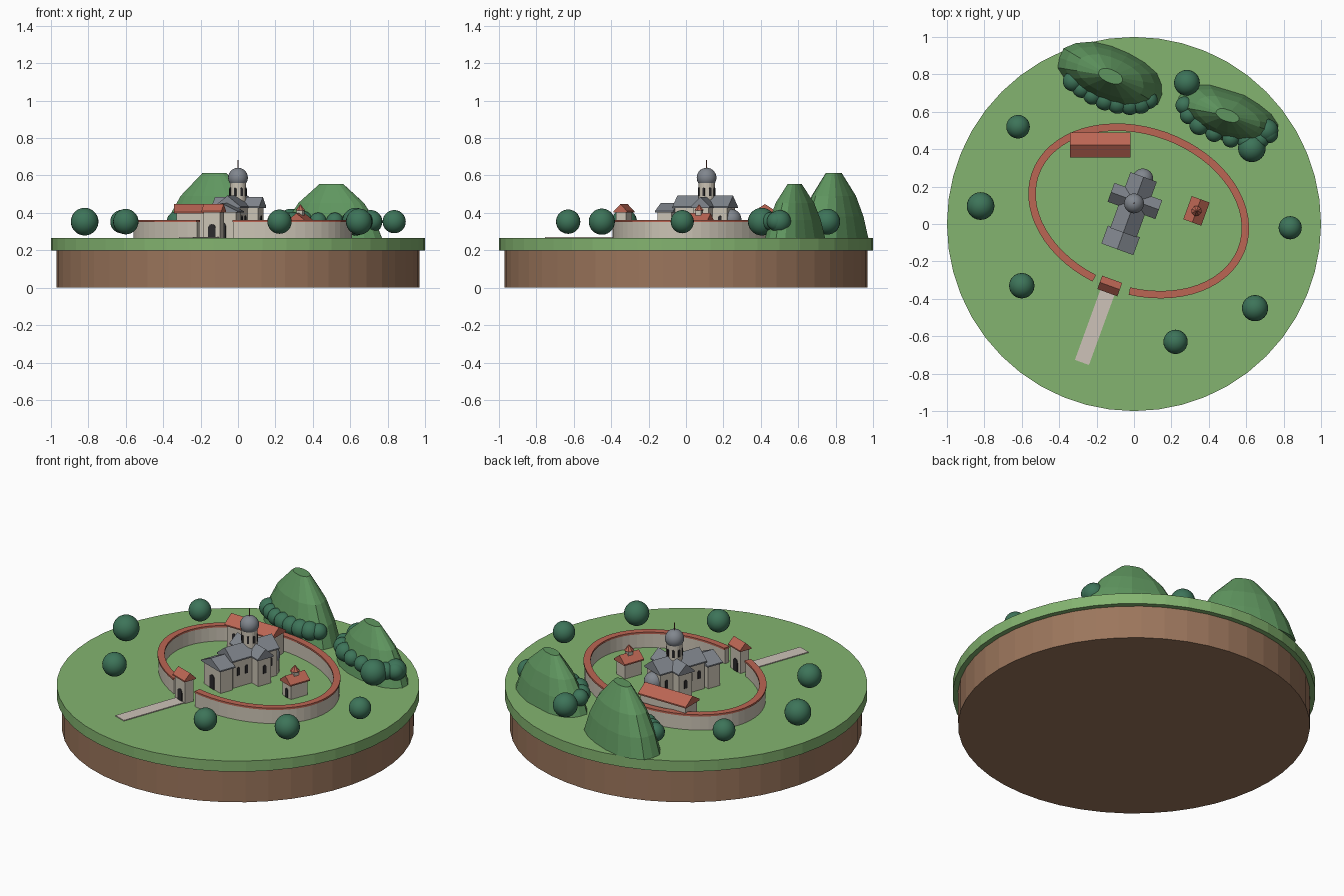
import bpy, bmesh, math, random
from mathutils import Matrix, Vector

random.seed(4)
cube = bpy.data.objects.get("Cube")
if cube:
    bpy.data.objects.remove(cube)


def material(name, r, g, b):
    m = bpy.data.materials.new(name)
    m.use_nodes = True
    m.diffuse_color = (r, g, b, 1)
    m.node_tree.nodes["Principled BSDF"].inputs["Base Color"].default_value = (r, g, b, 1)
    return m


EARTH = material("earth brown", .33, .18, .107)
GRASS = material("grass green", .23, .456, .162)
STONE = material("pale stone", .60, .55, .46)
TILE = material("terracotta tile", .50, .132, .088)
SLATE = material("slate grey", .22, .24, .27)
LEAF = material("leaf green", .047, .175, .1)
HILL = material("hill green", .115, .305, .115)
PATH = material("path beige", .61, .54, .48)
DARK = material("dark opening", .025, .024, .026)
BRONZE = material("bronze", .22, .08, .05)

GROUND = .265


def frame(x, y, degrees=-20):
    return Matrix.Translation((x, y, 0)) @ Matrix.Rotation(math.radians(degrees), 4, 'Z')


WORLD = Matrix()
YARD = frame(.025, .07)
CHURCH = frame(0, .11)
CHAPEL = frame(.334, .07)


def finish(name, bm, mat, place=WORLD, smooth=False):
    bm.transform(place)
    bmesh.ops.recalc_face_normals(bm, faces=bm.faces)
    me = bpy.data.meshes.new(name)
    bm.to_mesh(me)
    bm.free()
    me.materials.append(mat)
    for p in me.polygons:
        p.use_smooth = smooth
    ob = bpy.data.objects.new(name, me)
    bpy.context.collection.objects.link(ob)
    return ob


def cone(name, mat, x, y, z0, z1, r0, r1, sides, place=WORLD):
    bm = bmesh.new()
    bmesh.ops.create_cone(bm, cap_ends=True, segments=sides, radius1=r0, radius2=r1, depth=z1 - z0,
                          matrix=Matrix.Translation((x, y, (z0 + z1) / 2)))
    return finish(name, bm, mat, place)


def ball(name, mat, x, y, z, r, place=WORLD):
    bm = bmesh.new()
    bmesh.ops.create_uvsphere(bm, u_segments=24, v_segments=14, radius=r,
                              matrix=Matrix.Translation((x, y, z)))
    return finish(name, bm, mat, place, True)


def box(name, mat, x, y, wx, wy, z0, z1, place=WORLD):
    bm = bmesh.new()
    bmesh.ops.create_cube(bm, size=1, matrix=Matrix.Translation((x, y, (z0 + z1) / 2))
                          @ Matrix.Diagonal((wx, wy, z1 - z0, 1)))
    return finish(name, bm, mat, place)


def prism(name, mat, outline, y0, y1, place):
    """Extrude an x-z outline along y."""
    bm = bmesh.new()
    face = bm.faces.new([bm.verts.new((x, y0, z)) for x, z in outline])
    new = bmesh.ops.extrude_face_region(bm, geom=[face])["geom"]
    bmesh.ops.translate(bm, vec=(0, y1 - y0, 0),
                        verts=[v for v in new if isinstance(v, bmesh.types.BMVert)])
    return finish(name, bm, mat, place)


def house(name, roof, x, y, wx, wy, eave, ridge, place, along_x=False, over=.011):
    """Stone box with a gabled roof whose ridge runs along y, or along x."""
    box(name + "_walls", STONE, x, y, wx, wy, GROUND, eave, place)
    turn = place @ frame(x, y, 90 if along_x else 0)
    span, length = (wy, wx) if along_x else (wx, wy)
    s, l = span / 2 + over, length / 2 + over
    prism(name + "_roof", roof, [(-s, eave - .004), (s, eave - .004), (s, eave + .004),
                                 (0, ridge), (-s, eave + .004)], -l, l, turn)


def opening(name, x, y, z, w, h, degrees, place):
    """Thin arched plate lying on a wall; at 0 degrees it faces -y."""
    arch = [(w / 2 * math.cos(a), z + h - w / 2 + w / 2 * math.sin(a))
            for a in [math.pi * i / 6 for i in range(7)]]
    prism(name, DARK, [(-w / 2, z), (w / 2, z)] + arch, -.004, .004,
          place @ frame(x, y, degrees))


# Island
cone("earth_base", EARTH, 0, 0, 0, .2, .97, .97, 48)
cone("grass_disc", GRASS, 0, 0, .2, GROUND, 1, 1, 48)
box("path", PATH, -.008, -.645, .08, .44, GROUND, .27, YARD)


# Ring wall with a gap for the gate
def ring(name, mat, inset, width, z0, z1, steps=60):
    bm = bmesh.new()
    loops = []
    for i in range(steps + 1):
        a = -math.pi / 2 + math.radians(9.8 + (360 - 19.6) * i / steps)
        c, s = math.cos(a), math.sin(a)
        loops.append([bm.verts.new(((.607 - d) * c, (.446 - d) * s, z))
                      for d, z in ((inset, z0), (inset, z1),
                                   (inset + width, z1), (inset + width, z0))])
    for p, q in zip(loops, loops[1:]):
        for k in range(4):
            bm.faces.new((p[k], p[k - 1], q[k - 1], q[k]))
    bm.faces.new(loops[0])
    bm.faces.new(loops[-1])
    finish(name, bm, mat, YARD)


ring("ring_wall", STONE, .005, .03, GROUND, .35)
ring("wall_coping", TILE, 0, .04, .35, .361)

# Gatehouse
house("gatehouse", TILE, -.008, -.43, .094, .056, .405, .447, YARD, True, .01)
for side, y, turn in (("outer", -.458, 0), ("inner", -.402, 180)):
    opening("gate_" + side, -.008, y, GROUND, .042, .075, turn, YARD)

# Long hall
house("long_hall", TILE, -.18, .422, .30, .112, .40, .447, WORLD, True)
for i in range(4):
    opening("hall_window", -.285 + i * .07, .366, .32, .018, .04, 0, WORLD)

# Small chapel with a bell turret
house("chapel", TILE, 0, 0, .08, .11, .355, .398, CHAPEL)
box("chapel_turret", STONE, 0, 0, .032, .032, .36, .415, CHAPEL)
cone("chapel_turret_roof", TILE, 0, 0, .412, .447, .028, 0, 8, CHAPEL)
opening("chapel_door", 0, -.055, GROUND, .026, .055, 0, CHAPEL)

# Church
house("narthex", SLATE, 0, -.21, .16, .08, .405, .452, CHURCH)
house("nave", SLATE, 0, -.008, .128, .295, .43, .492, CHURCH)
house("transept", SLATE, 0, .014, .25, .085, .43, .485, CHURCH, True)
cone("apse_walls", STONE, 0, .14, GROUND, .37, .05, .05, 20, CHURCH)
ball("apse_roof", SLATE, 0, .14, .365, .055, CHURCH)
cone("tower_drum", STONE, 0, 0, .43, .585, .044, .044, 20, CHURCH)
ball("tower_dome", SLATE, 0, 0, .588, .053, CHURCH)
cone("spire", BRONZE, 0, 0, .635, .683, .004, .003, 8, CHURCH)
opening("church_door", 0, -.25, GROUND, .045, .085, 0, CHURCH)
for i in range(8):
    a = math.radians(i * 45)
    opening("drum_window", .0435 * math.sin(a), -.0435 * math.cos(a), .49, .013, .045, i * 45, CHURCH)
for side in (-1, 1):
    opening("transept_window", side * .125, .014, .335, .02, .05, 90, CHURCH)
    for y in (-.12, -.065, .1):
        opening("nave_window", side * .064, y, .335, .018, .05, 90, CHURCH)


# Hills, each with a row of bushes along its foot
def hill(name, x, y, a, b, top, first, last):
    place = frame(x, y)
    bm = bmesh.new()
    rings = []
    spread = [random.uniform(.95, 1.04) for _ in range(18)]
    for h, r in ((0, 1), (.33, .86), (.65, .64), (1, .23)):
        rings.append([bm.verts.new((a * r * k * math.cos(i * math.tau / 18),
                                    b * r * k * math.sin(i * math.tau / 18),
                                    GROUND + h * (top - GROUND)))
                      for i, k in enumerate(spread)])
    for low, high in zip(rings, rings[1:]):
        for i in range(18):
            bm.faces.new((low[i - 1], low[i], high[i], high[i - 1]))
    bm.faces.new(rings[0])
    bm.faces.new(rings[-1])
    finish(name, bm, HILL, place)
    for i in range(8):
        t = math.radians(first + (last - first) * i / 7)
        ball(name + "_bush", LEAF, .85 * a * math.cos(t), .85 * b * math.sin(t), .355,
             random.uniform(.046, .056), place)


hill("left_hill", -.125, .79, .30, .157, .613, 225, 338)
hill("right_hill", .50, .58, .285, .135, .555, 194, 352)

# Scattered round trees
for x, y, r in ((-.62, .52, .063), (-.82, .096, .074), (-.60, -.33, .068), (.222, -.63, .065),
                (.647, -.45, .07), (.835, -.02, .062), (.283, .755, .069), (.63, .405, .074),
                (.71, .5, .062)):
    ball("tree", LEAF, x, y, .353, r)
